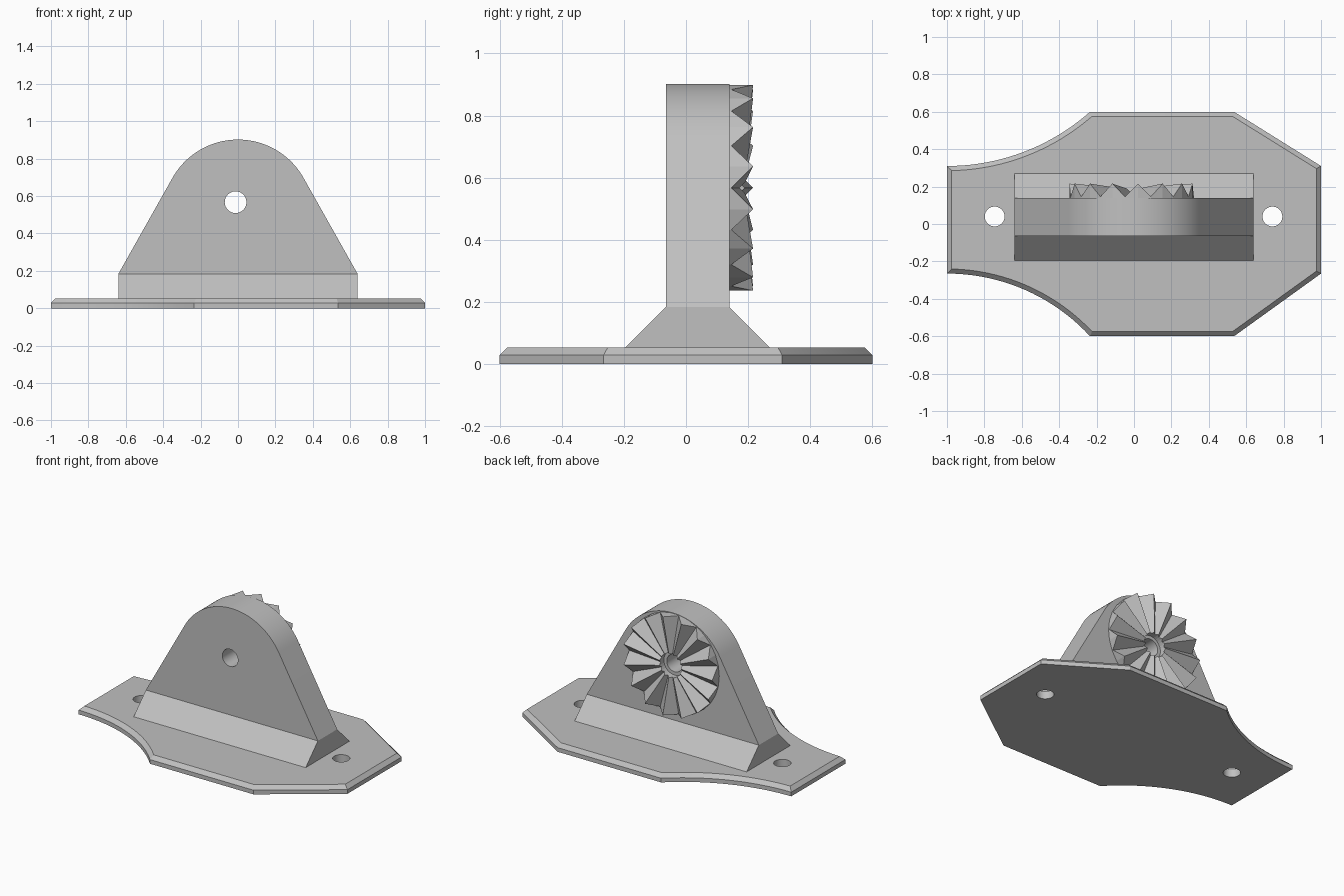
import bpy, bmesh
from math import sin, cos, pi, atan2, acos, hypot, radians
from mathutils import Vector

if "Cube" in bpy.data.objects:
    bpy.data.objects.remove(bpy.data.objects["Cube"])

grey = bpy.data.materials.new("plain grey")
grey.use_nodes = True
grey.diffuse_color = (0.53, 0.53, 0.53, 1)
grey.node_tree.nodes["Principled BSDF"].inputs["Base Color"].default_value = (0.53, 0.53, 0.53, 1)


def finish(name, bm):
    bmesh.ops.recalc_face_normals(bm, faces=bm.faces[:])
    mesh = bpy.data.meshes.new(name)
    bm.to_mesh(mesh)
    bm.free()
    mesh.materials.append(grey)
    obj = bpy.data.objects.new(name, mesh)
    bpy.context.collection.objects.link(obj)
    return obj


def prism(points, offset):
    """Extrude a closed planar outline; return the mesh and its far cap."""
    bm = bmesh.new()
    face = bm.faces.new([bm.verts.new(p) for p in points])
    new = bmesh.ops.extrude_face_region(bm, geom=[face], use_keep_orig=True)["geom"]
    bmesh.ops.translate(bm, vec=offset, verts=[v for v in new if isinstance(v, bmesh.types.BMVert)])
    bmesh.ops.recalc_face_normals(bm, faces=bm.faces[:])
    return bm, next(f for f in new if isinstance(f, bmesh.types.BMFace))


def drill(obj, location, radius, along_y=False):
    """Cut a round hole straight through the object."""
    bpy.ops.mesh.primitive_cylinder_add(vertices=48, radius=radius, depth=1, location=location,
                                        rotation=(pi / 2 if along_y else 0, 0, 0))
    cutter = bpy.context.object
    cutter.hide_render = True
    cutter.data.materials.append(grey)
    mod = obj.modifiers.new("hole", "BOOLEAN")
    mod.operation, mod.solver, mod.object = "DIFFERENCE", "EXACT", cutter
    bpy.context.view_layer.objects.active = obj
    bpy.ops.object.modifier_apply(modifier=mod.name)
    bpy.data.objects.remove(cutter)


def smooth(obj):
    bpy.ops.object.select_all(action="DESELECT")
    obj.select_set(True)
    bpy.context.view_layer.objects.active = obj
    bpy.ops.object.shade_smooth_by_angle(angle=radians(25))


def scoop(y_end, y_corner, x_corner, steps=20):
    """Concave edge that starts level at x = -1 and curves to the corner."""
    dx, dy = x_corner + 1, y_corner - y_end
    r = (dx * dx + dy * dy) / (2 * abs(dy))
    sweep = atan2(dx, r - abs(dy))
    side = 1 if dy > 0 else -1
    return [Vector((-1 + r * sin(sweep * i / steps),
                    y_end + side * r * (1 - cos(sweep * i / steps)), 0)) for i in range(steps + 1)]


# Base plate with chamfered top edge and two screw holes
outline = scoop(0.31, 0.6, -0.235)
outline += [Vector(p) for p in ((0.535, 0.6, 0), (1, 0.31, 0), (1, -0.265, 0), (0.535, -0.6, 0))]
outline += scoop(-0.265, -0.6, -0.235)[::-1]
bm, top = prism(outline, (0, 0, 0.028))
bmesh.ops.inset_region(bm, faces=[top], thickness=0.025, use_even_offset=True)
bmesh.ops.translate(bm, vec=(0, 0, 0.025), verts=top.verts[:])
base = finish("base_plate", bm)
for x in (-0.745, 0.74):
    drill(base, (x, 0.04, 0), 0.053)
smooth(base)

# Sloped foot under the upright
HALF, BACK, FRONT, FOOT_TOP = 0.64, 0.14, -0.065, 0.183
section = [(-0.195, 0.053), (0.27, 0.053), (BACK, FOOT_TOP), (FRONT, FOOT_TOP)]
bm, _ = prism([(-HALF, y, z) for y, z in section], (2 * HALF, 0, 0))
finish("foot", bm)

# Upright lug: straight flanks tangent to a round top
R, CZ = 0.402, 0.5
drop = FOOT_TOP - CZ
start = atan2(drop, HALF) + acos(R / hypot(HALF, drop))
arc = [start + (pi - 2 * start) * i / 40 for i in range(41)]
profile = [(HALF, FOOT_TOP)] + [(R * cos(a), CZ + R * sin(a)) for a in arc] + [(-HALF, FOOT_TOP)]
bm, _ = prism([(x, FRONT, z) for x, z in profile], (0, BACK - FRONT, 0))
lug = finish("upright_lug", bm)
PX, PZ = -0.013, 0.567
drill(lug, (PX, 0, PZ), 0.058, along_y=True)
smooth(lug)

# Ring of radial locking teeth, fading to mid height at the pivot
TEETH, OUTER, BORE, MID, AMP = 15, 0.333, 0.08, 0.181, 0.035
bm = bmesh.new()
rings = []
for radius, raised in ((OUTER, False), (OUTER, True), (BORE, True), (BORE, False)):
    ring = []
    for i in range(2 * TEETH):
        a = i * pi / TEETH
        swing = AMP * radius / OUTER * (1 if i % 2 else -1)
        y = MID + swing if raised else BACK
        ring.append(bm.verts.new((PX + radius * cos(a), y, PZ + radius * sin(a))))
    rings.append(ring)
for k in range(4):
    a, b = rings[k], rings[(k + 1) % 4]
    for i in range(2 * TEETH):
        j = (i + 1) % (2 * TEETH)
        bm.faces.new((a[i], a[j], b[j], b[i]))
finish("locking_teeth", bm)
